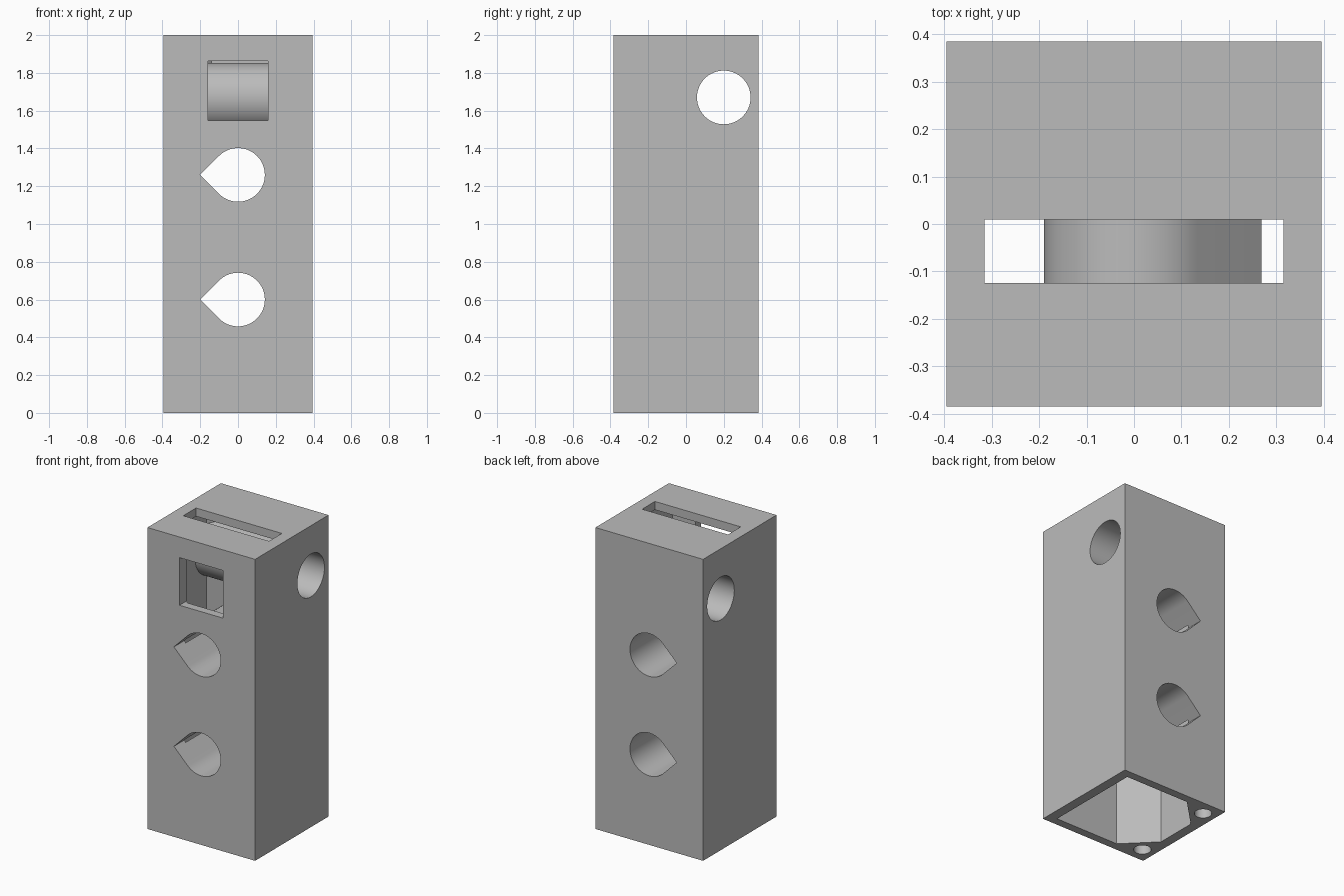
import bpy, bmesh, math
from mathutils import Vector

cube = bpy.data.objects.get("Cube")
if cube:
    bpy.data.objects.remove(cube, do_unlink=True)

W, D, H = 0.395, 0.385, 2.0
WALL = 0.055
HOLE_R, TUBE_R = 0.142, 0.19
PIPE_Y, PIPE_Z = 0.2, 1.67

grey = bpy.data.materials.new("plain_grey")
grey.use_nodes = True
colour = (0.5, 0.5, 0.5, 1)
grey.diffuse_color = colour
grey.node_tree.nodes["Principled BSDF"].inputs["Base Color"].default_value = colour


def prism(name, profile, start, sweep):
    """Extrude a closed outline of 3D points along a sweep vector."""
    bm = bmesh.new()
    face = bm.faces.new([bm.verts.new(Vector(p) + Vector(start)) for p in profile])
    moved = bmesh.ops.extrude_face_region(bm, geom=[face])["geom"]
    bmesh.ops.translate(bm, vec=sweep, verts=[v for v in moved if isinstance(v, bmesh.types.BMVert)])
    bmesh.ops.recalc_face_normals(bm, faces=bm.faces)
    mesh = bpy.data.meshes.new(name)
    bm.to_mesh(mesh)
    bm.free()
    mesh.materials.append(grey)
    obj = bpy.data.objects.new(name, mesh)
    bpy.context.collection.objects.link(obj)
    return obj


def box(name, x0, x1, y0, y1, z0, z1):
    outline = [(x0, y0, 0), (x1, y0, 0), (x1, y1, 0), (x0, y1, 0)]
    return prism(name, outline, (0, 0, z0), (0, 0, z1 - z0))


def circle(r, n=64):
    return [(r * math.cos(2 * math.pi * i / n), r * math.sin(2 * math.pi * i / n)) for i in range(n)]


def teardrop(r, side, n=48):
    """Three-quarter arc closed by a right-angled tip pointing along side * x."""
    arc = [math.pi / 4 + 1.5 * math.pi * i / n for i in range(n + 1)]
    points = [(r * math.cos(a), r * math.sin(a)) for a in arc] + [(r * math.sqrt(2), 0)]
    return [(side * x, 0, z) for x, z in points]


def combine(body, tool, operation):
    mod = body.modifiers.new(tool.name, 'BOOLEAN')
    mod.operation, mod.solver, mod.object = operation, 'EXACT', tool
    bpy.context.view_layer.objects.active = body
    bpy.ops.object.modifier_apply(modifier=mod.name)
    bpy.data.objects.remove(tool, do_unlink=True)


# Outer housing, hollow from below with two solid corner posts
body = box("housing", -W, W, -D, D, 0, H)
ix, iy, post = 0.33, D - WALL, 0.19
outline = [(ix, -iy, 0), (ix, iy, 0), (-ix + post, iy, 0),
           (-ix, iy - post, 0), (-ix, -iy + post, 0), (-ix + post, -iy, 0)]
combine(body, prism("cavity", outline, (0, 0, -0.1), (0, 0, H - WALL + 0.1)), 'DIFFERENCE')

# Tubes crossing the cavity
levels = (0.6, 1.26)
for z in levels:
    tube = prism("cross_tube", teardrop(TUBE_R, 1), (0, -D + 0.02, z), (0, 2 * D - 0.04, 0))
    combine(body, tube, 'UNION')
pipe = prism("side_tube", [(0, a, b) for a, b in circle(0.182)],
             (-W + 0.02, PIPE_Y, PIPE_Z), (2 * W - 0.04, 0, 0))
combine(body, pipe, 'UNION')

# Bores through the tubes
for z in levels:
    combine(body, prism("cross_bore", teardrop(HOLE_R, -1), (0, -0.5, z), (0, 1, 0)), 'DIFFERENCE')
combine(body, prism("side_bore", [(0, a, b) for a, b in circle(HOLE_R)],
                    (-0.5, PIPE_Y, PIPE_Z), (1, 0, 0)), 'DIFFERENCE')

# Top slot and front window
combine(body, box("top_slot", -0.315, 0.315, -0.124, 0.01, H - WALL - 0.02, H + 0.1), 'DIFFERENCE')
combine(body, box("window", -0.16, 0.16, -D - 0.1, -iy + 0.03, 1.547, 1.863), 'DIFFERENCE')

# Screw holes in the corner posts
for side in (-1, 1):
    hole = prism("screw_hole", [(a, b, 0) for a, b in circle(0.053, 32)],
                 (-0.305, side * 0.285, -0.1), (0, 0, 0.6))
    combine(body, hole, 'DIFFERENCE')

# Smooth bores, sharp corners
bpy.ops.object.select_all(action='DESELECT')
body.select_set(True)
bpy.context.view_layer.objects.active = body
bpy.ops.object.shade_smooth_by_angle(angle=math.radians(30))
